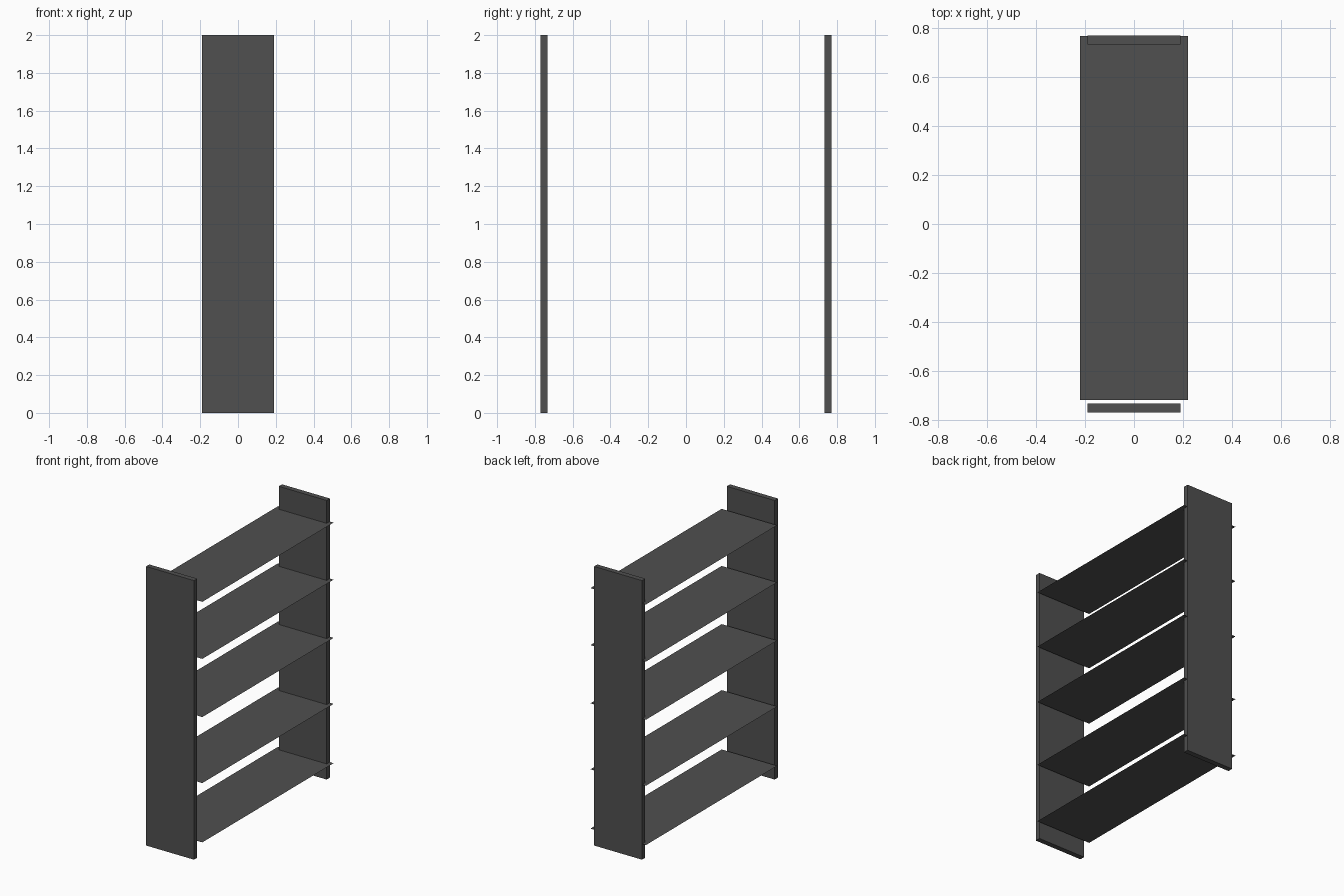
import bpy, bmesh
from mathutils import Matrix

if "Cube" in bpy.data.objects:
    bpy.data.objects.remove(bpy.data.objects["Cube"])

dark = bpy.data.materials.new("dark_grey")
dark.diffuse_color = (0.08, 0.08, 0.08, 1)
dark.use_nodes = True
dark.node_tree.nodes["Principled BSDF"].inputs["Base Color"].default_value = dark.diffuse_color


def finish(name, bm):
    mesh = bpy.data.meshes.new(name)
    bm.to_mesh(mesh)
    bm.free()
    mesh.materials.append(dark)
    obj = bpy.data.objects.new(name, mesh)
    bpy.context.collection.objects.link(obj)
    return obj


def box(name, size, center):
    bm = bmesh.new()
    bmesh.ops.create_cube(bm, size=1, matrix=Matrix.Translation(center) @ Matrix.Diagonal((*size, 1)))
    return finish(name, bm)


def sheet(name, size, center):
    bm = bmesh.new()
    bmesh.ops.create_grid(bm, x_segments=1, y_segments=1, size=0.5,
                          matrix=Matrix.Translation(center) @ Matrix.Diagonal((*size, 1, 1)))
    return finish(name, bm)


# Upright side panels
for name, side in (("front_panel", -1), ("back_panel", 1)):
    box(name, (0.38, 0.037, 2.0), (0, side * 0.7515, 1.0))

# Thin shelves: wider than the panels, reaching the back panel's outer face
for i, z in enumerate((0.112, 0.537, 1.01, 1.427, 1.836)):
    sheet(f"shelf_{i + 1}", (0.44, 1.486), (0, 0.025, z))
